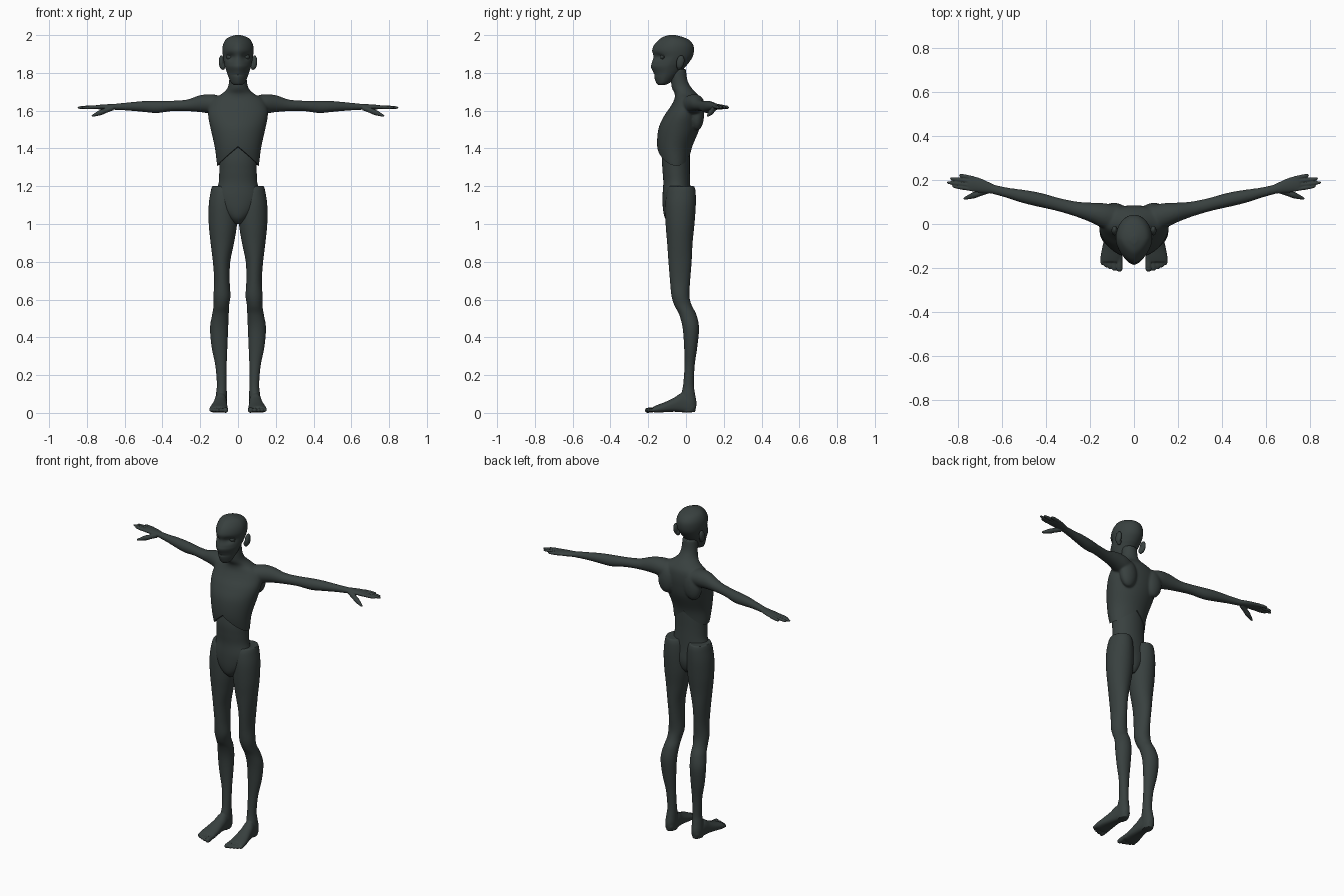
import bpy, bmesh, math
from mathutils import Vector, Matrix

if "Cube" in bpy.data.objects:
    bpy.data.objects.remove(bpy.data.objects["Cube"])

skin = bpy.data.materials.new("dark_slate")
skin.diffuse_color = (0.040, 0.052, 0.050, 1)
skin.use_nodes = True
skin.node_tree.nodes["Principled BSDF"].inputs["Base Color"].default_value = skin.diffuse_color
X, Y, Z = Vector((1, 0, 0)), Vector((0, 1, 0)), Vector((0, 0, 1))


def tube(bm, keys, u, v, seg=32, n=2.0, sub=5):
    """Loft rings; key = (x, y, z, radius on u, radius on -v, radius on +v)."""
    rows, last = [], len(keys) - 1
    for i in range(last):
        p = [keys[max(0, min(last, i + k))] for k in (-1, 0, 1, 2)]
        for s in range(sub + (i == last - 1)):
            t = s / sub
            rows.append([0.5 * (2 * b + (c - a) * t + (2 * a - 5 * b + 4 * c - d) * t * t
                                + (3 * b - a - 3 * c + d) * t ** 3) for a, b, c, d in zip(*p)])
    rings = []
    for x, y, z, ru, r0, r1 in rows:
        ring = []
        for k in range(seg):
            a = 2 * math.pi * k / seg
            c, s = math.cos(a), math.sin(a)
            e = 2 / n if s < 0 else 1.0
            pu = ru * math.copysign(abs(c) ** e, c)
            pv = -r0 * abs(s) ** e if s < 0 else r1 * s
            ring.append(bm.verts.new(Vector((x, y, z)) + u * pu + v * pv))
        rings.append(ring)
    for a, b in zip(rings, rings[1:]):
        for k in range(seg):
            j = (k + 1) % seg
            bm.faces.new((a[k], a[j], b[j], b[k]))
    bm.faces.new(rings[0][::-1])
    bm.faces.new(rings[-1])


def column(bm, rows, cx=None, **kw):
    """Upright loft; row = (z, half width, front y, back y[, centre x])."""
    keys = []
    for r in rows:
        m = (r[2] + r[3]) / 2
        keys.append((r[4] if len(r) > 4 else 0, m, r[0], r[1], m - r[2], r[3] - m))
    tube(bm, keys, X, Y, **kw)


def digit(bm, a, b, r0, r1):
    """Finger or toe with a rounded tip."""
    a, b = Vector(a), Vector(b)
    d = (b - a).normalized()
    u = d.cross(Z).normalized()
    keys = [(*a.lerp(b, t), r, r, r) for t, r in
            ((0, r0), (0.35, r0 * 0.92), (0.55, r0), (0.85, r1), (0.96, r1 * 0.7), (1, r1 * 0.25))]
    tube(bm, keys, u, u.cross(d), seg=16, sub=3)


def ball(bm, c, r, rot=0):
    m = Matrix.Translation(c) @ Matrix.Rotation(rot, 4, 'X') @ Matrix.Diagonal((*r, 1))
    bmesh.ops.create_uvsphere(bm, u_segments=32, v_segments=20, radius=1, matrix=m)


def finish(name, bm, voxel=0, smooth=0, cut=None, mirror=False, angle=40):
    bmesh.ops.recalc_face_normals(bm, faces=bm.faces)
    me = bpy.data.meshes.new(name)
    bm.to_mesh(me)
    bm.free()
    ob = bpy.data.objects.new(name, me)
    bpy.context.collection.objects.link(ob)
    if voxel:  # fuse overlapping lofts into one skin
        mod = ob.modifiers.new("fuse", 'REMESH')
        mod.mode, mod.voxel_size = 'VOXEL', voxel
        mod = ob.modifiers.new("soften", 'SMOOTH')
        mod.factor, mod.iterations = 0.5, smooth
        dg = bpy.context.evaluated_depsgraph_get()
        me = bpy.data.meshes.new_from_object(ob.evaluated_get(dg))
        ob.modifiers.clear()
        ob.data = me
    if cut:
        bm = bmesh.new()
        bm.from_mesh(me)
        cut(bm)
        bm.to_mesh(me)
        bm.free()
    if mirror:
        mod = ob.modifiers.new("mirror", 'MIRROR')
        mod.merge_threshold = 0.0005
    me.materials.clear()
    me.materials.append(skin)
    bpy.ops.object.select_all(action='DESELECT')
    ob.select_set(True)
    bpy.context.view_layer.objects.active = ob
    bpy.ops.object.shade_smooth_by_angle(angle=math.radians(angle))
    return ob


# chest, neck and arm
bm = bmesh.new()
column(bm, [(1.26, .100, -.10, .005), (1.31, .111, -.13, .015), (1.40, .122, -.152, .03),
            (1.50, .144, -.147, .07), (1.57, .158, -.117, .083), (1.62, .155, -.083, .085),
            (1.66, .135, -.062, .078), (1.69, .085, -.06, .058), (1.72, .056, -.075, .03),
            (1.76, .047, -.08, .008), (1.82, .045, -.085, .0)], seg=48)
for s in (-1, 1):  # shoulder blades
    ball(bm, (s * .09, .058, 1.58), (.055, .038, .085))
U = Vector((-.22, .975, 0))
arm = [(.08, .02, 1.625, .06, .05), (.14, .04, 1.635, .055, .052), (.20, .055, 1.637, .043, .045),
       (.27, .07, 1.628, .033, .031), (.35, .09, 1.625, .030, .028), (.43, .11, 1.62, .032, .033),
       (.50, .125, 1.622, .030, .029), (.58, .143, 1.622, .023, .022), (.66, .163, 1.62, .021, .016)]
tube(bm, [(*k, k[4]) for k in arm], U, Z)


def rib_cut(bm):  # slanted rib edge, then keep one half
    def geom():
        return bm.verts[:] + bm.edges[:] + bm.faces[:]
    r = bmesh.ops.bisect_plane(bm, geom=geom(), plane_co=(0, -.15, 1.41),
                               plane_no=(.82, .12, 1), clear_inner=True)
    edges = [e for e in r['geom_cut'] if isinstance(e, bmesh.types.BMEdge)]
    bmesh.ops.triangle_fill(bm, edges=edges, use_beauty=True)
    bmesh.ops.bisect_plane(bm, geom=geom(), plane_co=(0, 0, 0), plane_no=X, clear_inner=True)
    bmesh.ops.recalc_face_normals(bm, faces=bm.faces)


finish("chest_and_arms", bm, .005, 14, rib_cut, True)

# hands
bm = bmesh.new()
tube(bm, [(.63, .155, 1.621, .019, .015, .015), (.67, .167, 1.621, .026, .015, .014),
          (.71, .177, 1.620, .033, .014, .013), (.745, .185, 1.619, .034, .011, .011),
          (.757, .187, 1.619, .028, .007, .007)], U, Z)
for a, b in (((.73, .157), (.826, .172)), ((.74, .175), (.850, .189)),
             ((.74, .193), (.836, .207)), ((.73, .208), (.795, .222))):
    digit(bm, (*a, 1.619), (*b, 1.616), .0095, .0075)
digit(bm, (.665, .152, 1.615), (.775, .114, 1.571), .0145, .0085)
finish("hands", bm, .003, 4, None, True)

# waist and pelvis
bm = bmesh.new()
column(bm, [(1.45, .085, -.11, .02), (1.35, .098, -.126, .02), (1.28, .099, -.124, .02),
            (1.22, .102, -.12, .022), (1.15, .118, -.124, .025), (1.08, .098, -.122, .03),
            (1.03, .055, -.11, .02), (1.0, .02, -.08, .0)], seg=48)
finish("waist_and_pelvis", bm)

# legs with hip shells, feet and toes
bm = bmesh.new()
column(bm, [(1.20, .056, -.090, .044, .081), (1.17, .066, -.102, .051, .079), (1.10, .075, -.110, .052, .080),
            (1.00, .075, -.108, .045, .080), (.90, .062, -.100, .035, .083), (.80, .046, -.093, .030, .087),
            (.70, .041, -.085, .022, .085), (.62, .045, -.077, .018, .085), (.57, .041, -.062, .030, .088),
            (.52, .044, -.036, .055, .093), (.45, .048, -.018, .069, .100), (.35, .042, -.010, .060, .098),
            (.25, .030, -.008, .046, .090), (.15, .026, -.015, .042, .086), (.10, .029, -.025, .048, .088),
            (.05, .031, -.030, .056, .090), (.004, .027, -.030, .048, .090)], seg=40)
foot = [(.05, .018, .025, .045), (.03, .028, .003, .075), (-.02, .033, .003, .105), (-.06, .037, .006, .082),
        (-.11, .045, .004, .058), (-.15, .048, .001, .043), (-.172, .045, .004, .034)]
tube(bm, [(.09 + max(0, -y) * .09, y, (lo + hi) / 2, w, (hi - lo) / 2, (hi - lo) / 2)
          for y, w, lo, hi in foot], X, Z, n=3)
for x, tip, r in ((.066, -.217, .0145), (.089, -.213, .011), (.109, -.206, .0105),
                  (.127, -.197, .010), (.143, -.186, .0095)):
    digit(bm, (x, -.145, .020), (x, tip, .012), r, r * .95)
finish("legs_and_feet", bm, .004, 5, None, True)

# head with pushed-in eye sockets and a mouth crease
bm = bmesh.new()
column(bm, [(1.735, .018, -.145, -.115), (1.745, .034, -.156, -.09), (1.77, .047, -.166, -.06),
            (1.80, .058, -.172, -.03), (1.83, .068, -.185, -.005), (1.85, .073, -.182, .012),
            (1.885, .079, -.172, .035), (1.92, .083, -.179, .042), (1.95, .079, -.167, .037),
            (1.975, .066, -.144, .016), (1.99, .046, -.122, -.018), (2.0, .014, -.09, -.055)],
       seg=80, n=1.6, sub=6)
for v in bm.verts:
    if v.co.y < -.07:
        d = ((abs(v.co.x) - .041) / .020) ** 2 + ((v.co.z - 1.884) / .016) ** 2
        v.co.y += .016 * math.exp(-d)
        v.co.y += .004 * math.exp(-((v.co.z - 1.79) / .004) ** 2 - (v.co.x / .03) ** 2)
finish("head", bm, angle=60)

# eyeballs
bm = bmesh.new()
ball(bm, (.041, -.116, 1.884), (.021, .020, .016))
finish("eyes", bm, mirror=True)

# eyelid rims
bm = bmesh.new()
turn = Matrix.Translation((.041, -.132, 1.884)) @ Matrix.Rotation(math.radians(36), 4, 'Z')
rings = []
for i in range(32):
    a = 2 * math.pi * i / 32
    ring = []
    for k in range(10):
        b = 2 * math.pi * k / 10
        r = 1 + .17 * math.cos(b)
        ring.append(bm.verts.new(turn @ Vector((.024 * r * math.cos(a), .004 * math.sin(b),
                                                .016 * r * math.sin(a)))))
    rings.append(ring)
for i in range(32):
    p, q = rings[i], rings[(i + 1) % 32]
    for k in range(10):
        bm.faces.new((p[k], p[(k + 1) % 10], q[(k + 1) % 10], q[k]))
finish("eyelids", bm, mirror=True, angle=60)

# ears
bm = bmesh.new()
ball(bm, (.088, -.030, 1.858), (.014, .021, .036), math.radians(-12))
ball(bm, (.080, -.036, 1.835), (.013, .014, .020))
finish("ears", bm, .003, 4, None, True)
